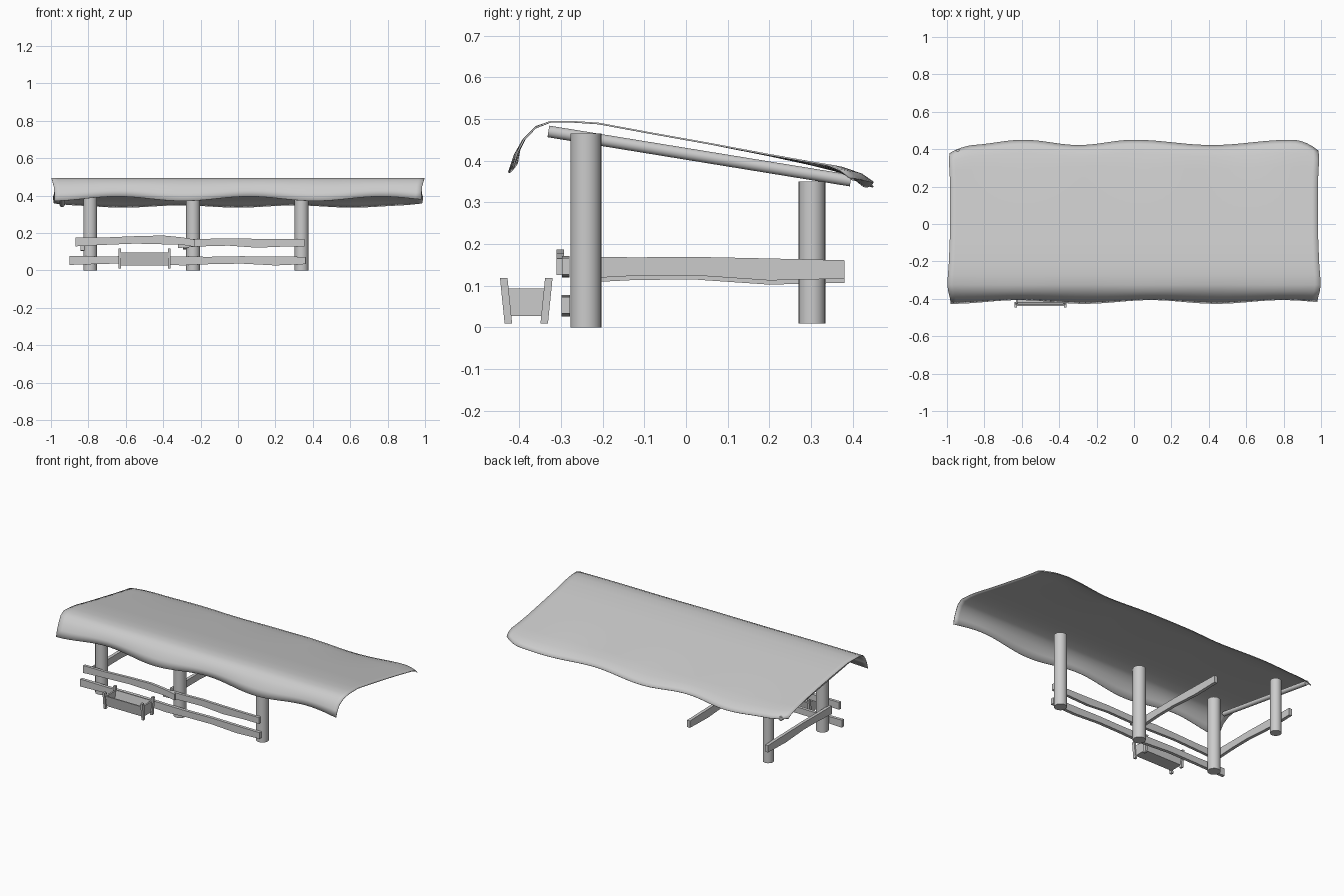
import bpy, bmesh, math
from mathutils import Vector

if "Cube" in bpy.data.objects:
    bpy.data.objects.remove(bpy.data.objects["Cube"])

grey = bpy.data.materials.new("plain grey")
grey.diffuse_color = (0.6, 0.6, 0.6, 1)
grey.use_nodes = True
grey.node_tree.nodes["Principled BSDF"].inputs["Base Color"].default_value = grey.diffuse_color


def finish(name, bm, smooth=False):
    bmesh.ops.recalc_face_normals(bm, faces=bm.faces)
    me = bpy.data.meshes.new(name)
    bm.to_mesh(me)
    bm.free()
    me.materials.append(grey)
    ob = bpy.data.objects.new(name, me)
    bpy.context.collection.objects.link(ob)
    if smooth:
        bpy.ops.object.select_all(action='DESELECT')
        ob.select_set(True)
        bpy.context.view_layer.objects.active = ob
        bpy.ops.object.shade_smooth_by_angle(angle=math.radians(40))
    return ob


def pole(name, a, b, r):
    a, b = Vector(a), Vector(b)
    bm = bmesh.new()
    bmesh.ops.create_cone(bm, cap_ends=True, segments=24, radius1=r, radius2=r, depth=(b - a).length)
    rot = (b - a).to_track_quat('Z', 'Y').to_matrix()
    bmesh.ops.rotate(bm, matrix=rot, verts=bm.verts)
    bmesh.ops.translate(bm, vec=(a + b) / 2, verts=bm.verts)
    return finish(name, bm, True)


def plank(name, path, height, thick):
    """Uneven board: path of centre points, cross-section upright, height varies a little."""
    bm = bmesh.new()
    path = [Vector(p) for p in path]
    d = (path[-1] - path[0])
    side = Vector((-d.y, d.x, 0)).normalized() * thick / 2
    rings = []
    for i, p in enumerate(path):
        h = height / 2 * (1.0 + 0.12 * math.cos(i * 2.1))
        up = Vector((0, 0, h))
        rings.append([bm.verts.new(q) for q in (p - side - up, p + side - up, p + side + up, p - side + up)])
    for r, s in zip(rings, rings[1:]):
        for k in range(4):
            bm.faces.new((r[k], r[(k + 1) % 4], s[(k + 1) % 4], s[k]))
    bm.faces.new(rings[0])
    bm.faces.new(rings[-1])
    return finish(name, bm)


def prism(bm, bottom, top):
    """Closed box between two quads."""
    a = [bm.verts.new(p) for p in bottom]
    b = [bm.verts.new(p) for p in top]
    bm.faces.new(a)
    bm.faces.new(b)
    for k in range(4):
        bm.faces.new((a[k], a[(k + 1) % 4], b[(k + 1) % 4], b[k]))


# cloth roof: (y, z, half width, front hem weight, back hem weight)
profile = [(-0.415, 0.383, 0.98, 1, 0), (-0.405, 0.42, 0.982, .6, 0), (-0.388, 0.452, 0.985, .3, 0),
           (-0.36, 0.48, 0.993, .1, 0), (-0.325, 0.493, 0.998, 0, 0), (-0.27, 0.493, 0.995, 0, 0),
           (-0.21, 0.489, 0.99, 0, 0), (-0.08, 0.465, 0.985, 0, 0), (0.06, 0.44, 0.983, 0, 0),
           (0.2, 0.413, 0.983, 0, .1), (0.3, 0.393, 0.986, 0, .35), (0.37, 0.378, 0.99, 0, .7),
           (0.41, 0.362, 0.988, 0, .9), (0.435, 0.343, 0.985, 0, 1)]
bm = bmesh.new()
N = 64
rows = []
for y, z, w, f, b in profile:
    row = []
    for i in range(N + 1):
        t = -1 + 2 * i / N
        wave = math.cos(t * 2 * math.pi / 0.62)
        corner = max(0, (abs(t) - 0.86) / 0.14) ** 2
        fy = f * 0.010 * math.cos((t - 0.45) * 2 * math.pi / 0.72) * -1
        fz = f * 0.012 * math.cos((t + 0.3) * 2 * math.pi / 0.72) * -1
        by = b * (0.014 * math.cos(t * 2 * math.pi / (0.6 if t < 0 else 0.85)) - 0.05 * corner)
        bz = b * (-0.006 * wave + 0.012 * corner)
        row.append(bm.verts.new((t * w, y + fy + by, z + fz + bz)))
    rows.append(row)
for r, s in zip(rows, rows[1:]):
    for i in range(N):
        bm.faces.new((r[i], r[i + 1], s[i + 1], s[i]))
roof = finish("cloth_roof", bm, True)
mod = roof.modifiers.new("thickness", 'SOLIDIFY')
mod.thickness = 0.004
mod.offset = 0

# posts and the rafter under the roof edge
for i, x in enumerate((-0.79, -0.24, 0.34)):
    pole(f"front_post_{i + 1}", (x, -0.24, 0), (x, -0.24, 0.465), 0.037)
pole("back_post", (-0.79, 0.302, 0.01), (-0.79, 0.302, 0.35), 0.032)
pole("rafter", (-0.94, -0.33, 0.47), (-0.94, 0.395, 0.352), 0.014)

# front rails
plank("upper_rail_left", [(-0.87, -0.302, .152), (-0.72, -0.302, .156), (-0.55, -0.302, .163),
                          (-0.4, -0.302, .163), (-0.3, -0.302, .157), (-0.23, -0.302, .145)], 0.042, 0.018)
plank("upper_rail_right", [(-0.32, -0.288, .143), (-0.2, -0.288, .148), (-0.05, -0.288, .152),
                           (0.1, -0.288, .145), (0.25, -0.288, .147), (0.355, -0.288, .147)], 0.042, 0.018)
plank("lower_rail", [(-0.9, -0.288, .053), (-0.7, -0.288, .055), (-0.5, -0.288, .058), (-0.3, -0.288, .05),
                     (-0.15, -0.288, .053), (0.02, -0.288, .056), (0.2, -0.288, .05), (0.36, -0.288, .053)], 0.042, 0.02)

# side rails running back from the posts
for name, x, dz in (("side_rail_left", -0.832, 0), ("side_rail_middle", -0.284, 0.01)):
    plank(name, [(x, -0.26, .133 + dz), (x, -0.12, .136 + dz), (x, 0.02, .137 + dz),
                 (x, 0.2, .129 + dz), (x, 0.38, .129 + dz)], 0.047, 0.02)

# trough: open tapered box
X0, X1, YC = -0.632, -0.368, -0.383


def rect(x0, x1, y0, y1, z):
    return [(x0, y0, z), (x1, y0, z), (x1, y1, z), (x0, y1, z)]


bm = bmesh.new()
prism(bm, rect(X0, X1, YC - .042, YC + .042, .027), rect(X0, X1, YC - .042, YC + .042, .035))
for s in (-1, 1):
    prism(bm, rect(X0, X1, YC + s * .034, YC + s * .042, .027), rect(X0, X1, YC + s * .047, YC + s * .055, .095))
for x in (X0, X1 - .01):
    prism(bm, rect(x, x + .01, YC - .042, YC + .042, .027), rect(x, x + .01, YC - .055, YC + .055, .093))
finish("trough", bm)

# trough legs
bm = bmesh.new()
for s in (-1, 1):
    for x in (X0 - .008, X1 - .006):
        prism(bm, rect(x, x + .014, YC + s * .034, YC + s * .052, .01),
              rect(x, x + .014, YC + s * .045, YC + s * .063, .118))
finish("trough_legs", bm)
